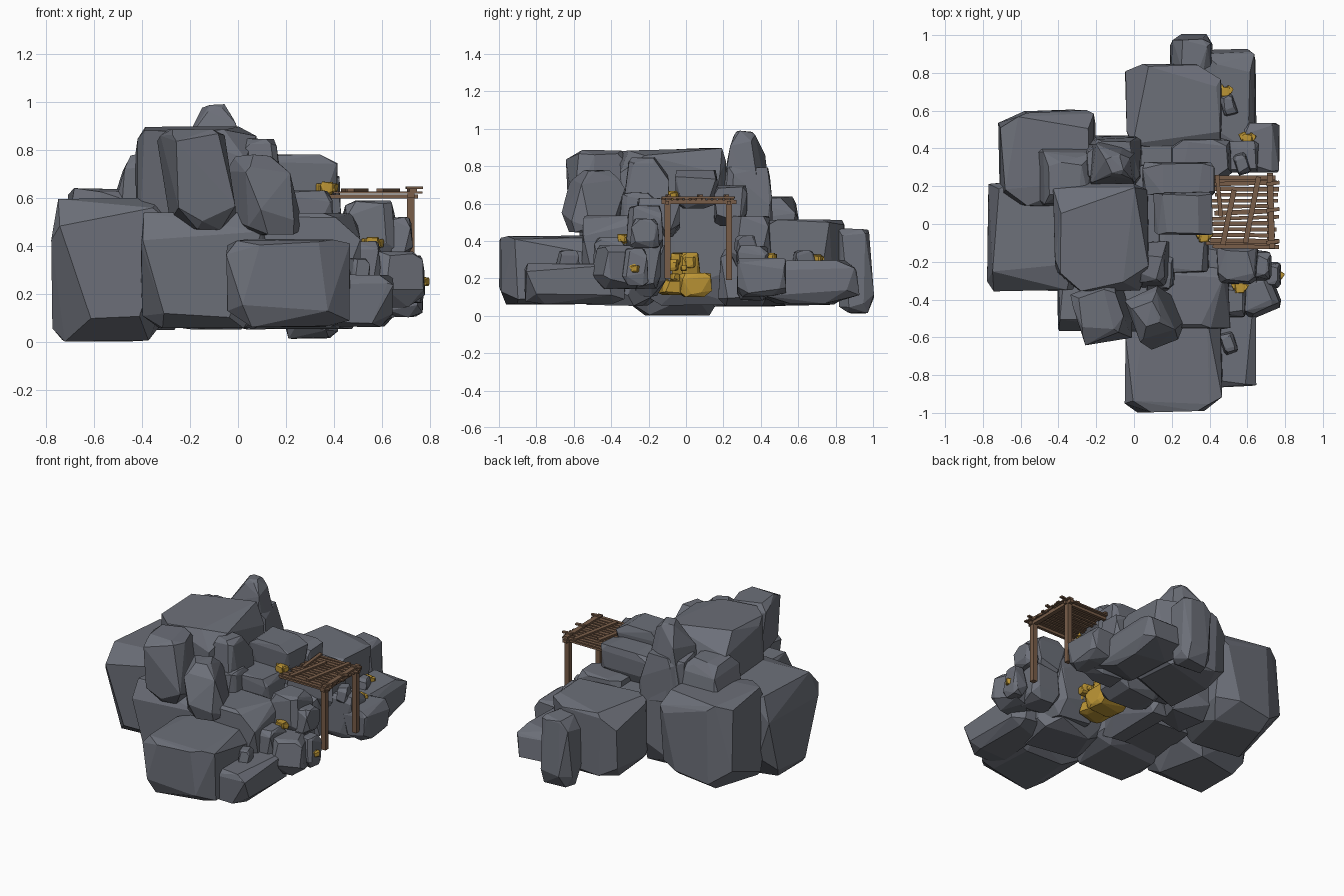
import bpy, bmesh, random
from mathutils import Vector, Matrix

random.seed(11)

cube = bpy.data.objects.get("Cube")
if cube:
    bpy.data.objects.remove(cube, do_unlink=True)

UNIT = 0.01  # part sizes are given in hundredths


def make_material(name, color):
    mat = bpy.data.materials.new(name)
    mat.use_nodes = True
    mat.diffuse_color = (*color, 1)
    mat.node_tree.nodes["Principled BSDF"].inputs["Base Color"].default_value = (*color, 1)
    return mat


STONE = make_material("slate_grey_stone", (0.15, 0.16, 0.19))
WOOD = make_material("brown_wood", (0.19, 0.11, 0.066))
GOLD = make_material("gold_ore", (0.5, 0.3, 0.035))


def add_object(name, bm, mat):
    bmesh.ops.recalc_face_normals(bm, faces=bm.faces)
    mesh = bpy.data.meshes.new(name)
    bm.to_mesh(mesh)
    bm.free()
    mesh.materials.append(mat)
    obj = bpy.data.objects.new(name, mesh)
    bpy.context.collection.objects.link(obj)


def boulder(name, xs, ys, zs, bottom=1.0, top=1.0, lean=(0, 0), turn=0, mat=STONE):
    """Chiselled convex block filling the given ranges, with irregular cut corners."""
    low = Vector((xs[0], ys[0], zs[0])) * UNIT
    high = Vector((xs[1], ys[1], zs[1])) * UNIT
    centre, half = (low + high) / 2, (high - low) / 2
    spin = Matrix.Rotation(turn, 3, "Z")
    bm = bmesh.new()
    for sx in (-1, 1):
        for sy in (-1, 1):
            for sz in (-1, 1):
                for axis in range(3):
                    # one point on each of the three faces meeting at the corner,
                    # close to one edge of that face and further from the other
                    p = Vector((sx, sy, sz))
                    near, far = random.sample([k for k in range(3) if k != axis], 2)
                    p[axis] *= random.uniform(0.95, 1)
                    p[near] *= random.uniform(0.8, 0.95) if sz > 0 else random.uniform(0.6, 0.85)
                    p[far] *= random.uniform(0.4, 0.75) if sz > 0 else random.uniform(0.3, 0.65)
                    end = top if p.z > 0 else bottom
                    scale = 1 + (end - 1) * p.z * p.z
                    p.x = p.x * scale + lean[0] * p.z
                    p.y = p.y * scale + lean[1] * p.z
                    bm.verts.new(centre + spin @ Vector([a * b for a, b in zip(p, half)]))
    hull = bmesh.ops.convex_hull(bm, input=bm.verts)
    spare = {g for g in hull["geom_interior"] + hull["geom_unused"]
             if isinstance(g, bmesh.types.BMVert)}
    bmesh.ops.delete(bm, geom=list(spare), context="VERTS")
    bmesh.ops.dissolve_limit(bm, angle_limit=0.12, verts=bm.verts, edges=bm.edges)
    add_object(name, bm, mat)


def beam(name, start, end, width, depth):
    """Straight timber between two points."""
    a, b = Vector(start) * UNIT, Vector(end) * UNIT
    along = (b - a).normalized()
    up = Vector((0, 1, 0)) if abs(along.z) > 0.9 else Vector((0, 0, 1))
    side = up.cross(along).normalized()
    up = along.cross(side)
    turn = Matrix((along, side, up)).transposed().to_4x4()
    size = Matrix.Diagonal(((b - a).length, width * UNIT, depth * UNIT, 1))
    bm = bmesh.new()
    bmesh.ops.create_cube(bm, size=1, matrix=Matrix.Translation((a + b) / 2) @ turn @ size)
    add_object(name, bm, WOOD)


# Main mass on the left and in the middle
boulder("left_front_boulder", (-78, -28), (-36, 23), (0, 60))
boulder("left_back_boulder", (-72, -20), (8, 61), (4, 64), top=0.95)
boulder("left_shoulder_rock", (-53, -20), (8, 42), (42, 79), top=0.55, lean=(0.12, -0.1))
boulder("central_boulder", (-43, 8), (-36, 22), (8, 90))
boulder("peak_base", (-27, 5), (17, 47), (5, 80), top=0.85)
boulder("peak_rock", (-25, 4), (18, 46), (40, 99), top=0.3, lean=(0.06, -0.05))

# Front rocks
boulder("front_base_boulder", (-41, 12), (-57, -8), (5, 54))
boulder("front_inner_boulder", (0, 52), (-57, -18), (5, 54), top=0.9)
boulder("front_low_boulder", (-5, 47), (-100, -50), (6, 43))
boulder("front_side_slab", (36, 65), (-87, -32), (6, 28))
boulder("front_upper_rock", (-33, 0), (-66, -30), (46, 89), bottom=0.5, top=0.65,
        lean=(-0.12, 0.1), turn=0.3)
boulder("front_leaning_rock", (-2, 23), (-64, -34), (44, 78), top=0.45, lean=(-0.25, 0.2), turn=0.4)
boulder("front_shoulder_rock", (0, 20), (-35, -8), (40, 85), top=0.6, lean=(-0.1, 0))

# Back rocks
boulder("back_boulder", (-5, 47), (36, 85), (5, 52))
boulder("back_end_rock", (19, 42), (81, 100), (1, 47), top=0.85, lean=(0, -0.1))
boulder("back_side_slab", (36, 65), (38, 93), (6, 30), top=0.85)
boulder("back_outer_rock", (58, 77), (27, 54), (10, 31))
boulder("back_step_rock", (38, 66), (27, 44), (8, 38))
boulder("back_inner_rock", (-8, 30), (28, 45), (10, 50))

# Cave walls and roof
boulder("cave_back_wall", (-10, 14), (-22, 32), (5, 64))
boulder("cave_back_pillar", (18, 52), (23, 46), (26, 54), top=0.85)
boulder("cave_back_footing", (10, 46), (17, 44), (5, 36), top=0.8)
boulder("cave_front_pillar", (18, 50), (-34, -10), (10, 50))
boulder("cave_roof_rock", (10, 42), (-6, 17), (57, 78), bottom=0.85)
boulder("cave_roof_back_rock", (4, 43), (15, 33), (48, 70))
boulder("cave_roof_front_rock", (10, 40), (-26, -3), (42, 63))
boulder("cave_roof_edge_rock", (5, 22), (-36, -14), (44, 66), top=0.8)

# Stacked rocks beside the cave
boulder("stack_upper_rock", (43, 66), (-32, -12), (34, 59), top=0.85)
boulder("stack_lower_rock", (45, 68), (-36, -13), (14, 38))
boulder("stack_outer_rock", (52, 76), (-49, -25), (14, 38), top=0.7, turn=0.4)
boulder("stack_side_rock", (62, 73), (-30, -14), (36, 52), top=0.7)
boulder("stack_edge_rock", (67, 78), (-34, -20), (16, 36), top=0.7)
boulder("stack_front_rock", (44, 60), (-50, -32), (20, 42), top=0.8)

# Loose stones
for label, x, y, z in (("back", 50, 63, 30), ("step", 57, 32, 38), ("front", 50, -63, 30)):
    boulder(label + "_loose_stone", (x - 4, x + 4), (y - 6, y + 6), (z - 6, z + 5), top=0.7, turn=0.3)

# Gold: one big cluster in the cave and small outcrops on the rocks
boulder("gold_cluster_base", (15, 37), (-4, 13), (10, 23), turn=0.1, mat=GOLD)
boulder("gold_cluster_foot", (16, 34), (-14, 0), (11, 19), turn=0.2, mat=GOLD)
boulder("gold_cluster_heart", (14, 30), (-6, 6), (16, 34), turn=0.5, mat=GOLD)
for i in range(14):
    x, y = random.uniform(20, 36), random.uniform(-13, 5)
    z, r = random.uniform(16, 31), random.uniform(1.5, 3.2)
    boulder(f"gold_cluster_crystal_{i}", (x - r, x + r), (y - r, y + r), (z - r, z + r),
            turn=random.uniform(0, 1.5), mat=GOLD)

for label, x, y, z in (("stack", 56, -34, 41), ("edge", 75, -28, 25), ("roof", 37, -7, 64),
                       ("step", 60, 45, 31), ("slab", 48, 70, 30)):
    for i, (dx, dy, r) in enumerate(((0, 0, 2.7), (2.4, 1, 1.9), (-2.2, 1.5, 2))):
        boulder(f"{label}_gold_nugget_{i}", (x + dx - r, x + dx + r), (y + dy - r, y + dy + r),
                (z - r, z + r), turn=i, mat=GOLD)

# Timber platform: posts, bearers, slats and loose boards on top
for label, y, foot in (("front", -10, 20), ("back", 23, 19)):
    beam(label + "_post", (72, y, foot), (72, y, 61), 3.2, 3.2)
    beam(label + "_bearer", (38, y, 60.5), (75, y, 60.5), 2, 1.8)
beam("outer_bearer", (72, -13, 60.8), (72, 27, 60.8), 3, 2)

for i in range(13):
    y = -12 + i * 3.05
    skew = random.uniform(-0.7, 0.7)
    beam(f"slat_{i}", (random.uniform(39, 43), y - skew, 62.2),
         (random.uniform(73, 77), y + skew, 62.2), random.uniform(1.8, 2.6), 0.9)

beam("edge_board", (73, -13, 63.2), (72, 26, 63.2), 3.2, 1.2)
beam("cross_board", (47, -11, 63.2), (53, 18, 63.2), 2.8, 1.2)
beam("diagonal_board", (59, -10, 63.2), (66, 25, 63.2), 2.8, 1.2)
beam("inner_board", (46, 4, 63.2), (44, 26, 63.2), 2.2, 1.2)
for i, y in enumerate((-10, 7, 21)):
    beam(f"edge_offcut_{i}", (70, y, 64.2), (77, y + 1, 64.2), 2, 1)
